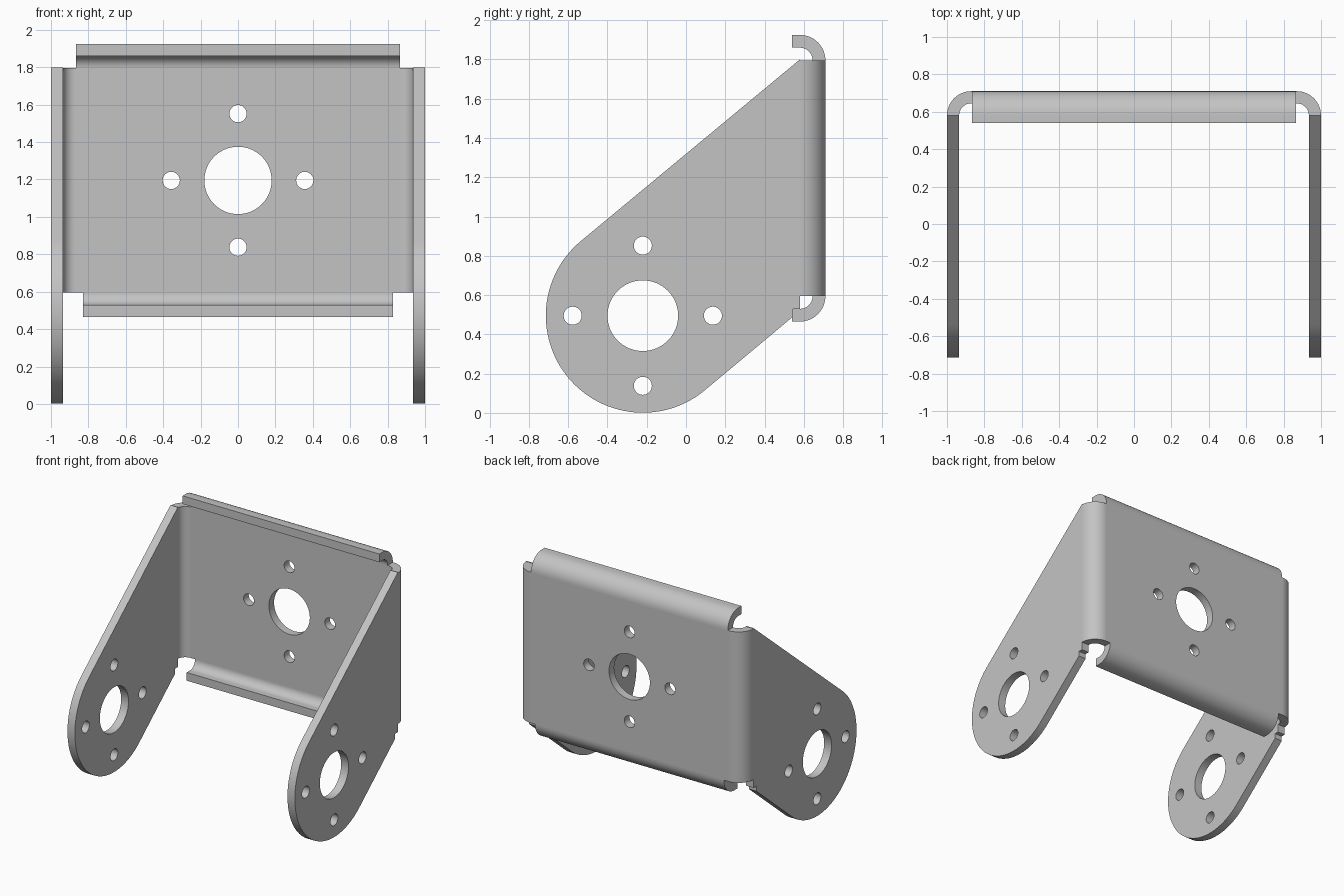
import bpy
import bmesh
from math import cos, sin, radians
from mathutils import Matrix, Vector

cube = bpy.data.objects.get("Cube")
if cube:
    bpy.data.objects.remove(cube)

T = 0.065            # sheet thickness
R = 2 * T            # outer bend radius
BACK = 0.71          # rear face of the sheet
BEND_Y = BACK - R    # where the side bends start
LOW, HIGH = 0.595, 1.795
MID = (LOW + HIGH) / 2
HALF = 1 - R         # half width of the flat back

X, Y, Z = Vector((1, 0, 0)), Vector((0, 1, 0)), Vector((0, 0, 1))

metal = bpy.data.materials.new("grey metal")
grey = (0.55, 0.55, 0.55, 1)
metal.use_nodes = True
metal.diffuse_color = grey
metal.node_tree.nodes["Principled BSDF"].inputs["Base Color"].default_value = grey


def arc(cx, cy, r, start, end, steps):
    angles = [radians(start + (end - start) * i / steps) for i in range(steps + 1)]
    return [(cx + r * cos(a), cy + r * sin(a)) for a in angles]


def hole_pattern(cx, cy):
    """One large hole with four small holes around it."""
    d = 0.357
    loops = [arc(cx, cy, 0.18, 0, 360, 64)[:-1]]
    for dx, dy in ((d, 0), (-d, 0), (0, d), (0, -d)):
        loops.append(arc(cx + dx, cy + dy, 0.046, 0, 360, 32)[:-1])
    return loops


def extrude(name, loops, u, v, centre, depth):
    """Fill the outline (later loops are holes) in the u-v plane and thicken it."""
    curve = bpy.data.curves.new(name, 'CURVE')
    curve.dimensions = '2D'
    curve.fill_mode = 'BOTH'
    curve.extrude = depth / 2
    for loop in loops:
        spline = curve.splines.new('POLY')
        spline.points.add(len(loop) - 1)
        for point, (a, b) in zip(spline.points, loop):
            point.co = (a, b, 0, 1)
        spline.use_cyclic_u = True
    temp = bpy.data.objects.new(name + " outline", curve)
    bpy.context.collection.objects.link(temp)
    mesh = bpy.data.meshes.new_from_object(
        temp.evaluated_get(bpy.context.evaluated_depsgraph_get()))
    bpy.data.objects.remove(temp)
    bpy.data.curves.remove(curve)

    frame = Matrix((u, v, u.cross(v))).transposed().to_4x4()
    frame.translation = centre
    bm = bmesh.new()
    bm.from_mesh(mesh)
    bm.transform(frame)
    bmesh.ops.remove_doubles(bm, verts=bm.verts, dist=0.0001)
    bmesh.ops.recalc_face_normals(bm, faces=bm.faces)
    bm.to_mesh(mesh)
    bm.free()
    mesh.name = name
    mesh.materials.clear()
    mesh.materials.append(metal)
    for face in mesh.polygons:
        face.material_index = 0
    obj = bpy.data.objects.new(name, mesh)
    bpy.context.collection.objects.link(obj)
    bpy.ops.object.select_all(action='DESELECT')
    obj.select_set(True)
    bpy.context.view_layer.objects.active = obj
    bpy.ops.object.shade_smooth_by_angle(angle=radians(30))
    return obj


# Back plate with its holes
back = [(-HALF, LOW), (HALF, LOW), (HALF, HIGH), (-HALF, HIGH)]
extrude("back_plate", [back] + hole_pattern(0, MID), X, Z, Y * (BACK - T / 2), T)

# Side arms: rounded end, sloped tangents and a small relief step
PY, PZ = -0.22, 0.495
arm = arc(PY, PZ, 0.494, 129.9, 309.9, 64)
arm += [(0.545, 0.49), (0.545, 0.53), (BEND_Y, 0.53), (BEND_Y, 1.80)]
for name, side, start in (("left", 1, 0), ("right", -1, 90)):
    extrude(name + "_arm", [arm] + hole_pattern(PY, PZ), Y, Z, X * side * (1 - T / 2), T)
    # Rounded corner joining the arm to the back
    bend = (arc(side * HALF, BEND_Y, R, start, start + 90, 16)
            + arc(side * HALF, BEND_Y, R - T, start + 90, start, 16))
    extrude(name + "_corner_bend", [bend], X, Y, Z * MID, HIGH - LOW)

# Curled flanges along the top and bottom of the back
for name, z, sign, width in (("top", HIGH, 1, 1.73), ("bottom", LOW, -1, 1.66)):
    curl = (arc(BEND_Y, z, R, 0, sign * 90, 16)
            + [(0.54, z + sign * R), (0.54, z + sign * (R - T))]
            + arc(BEND_Y, z, R - T, sign * 90, 0, 16))
    extrude(name + "_flange", [curl], Y, Z, Vector((0, 0, 0)), width)
